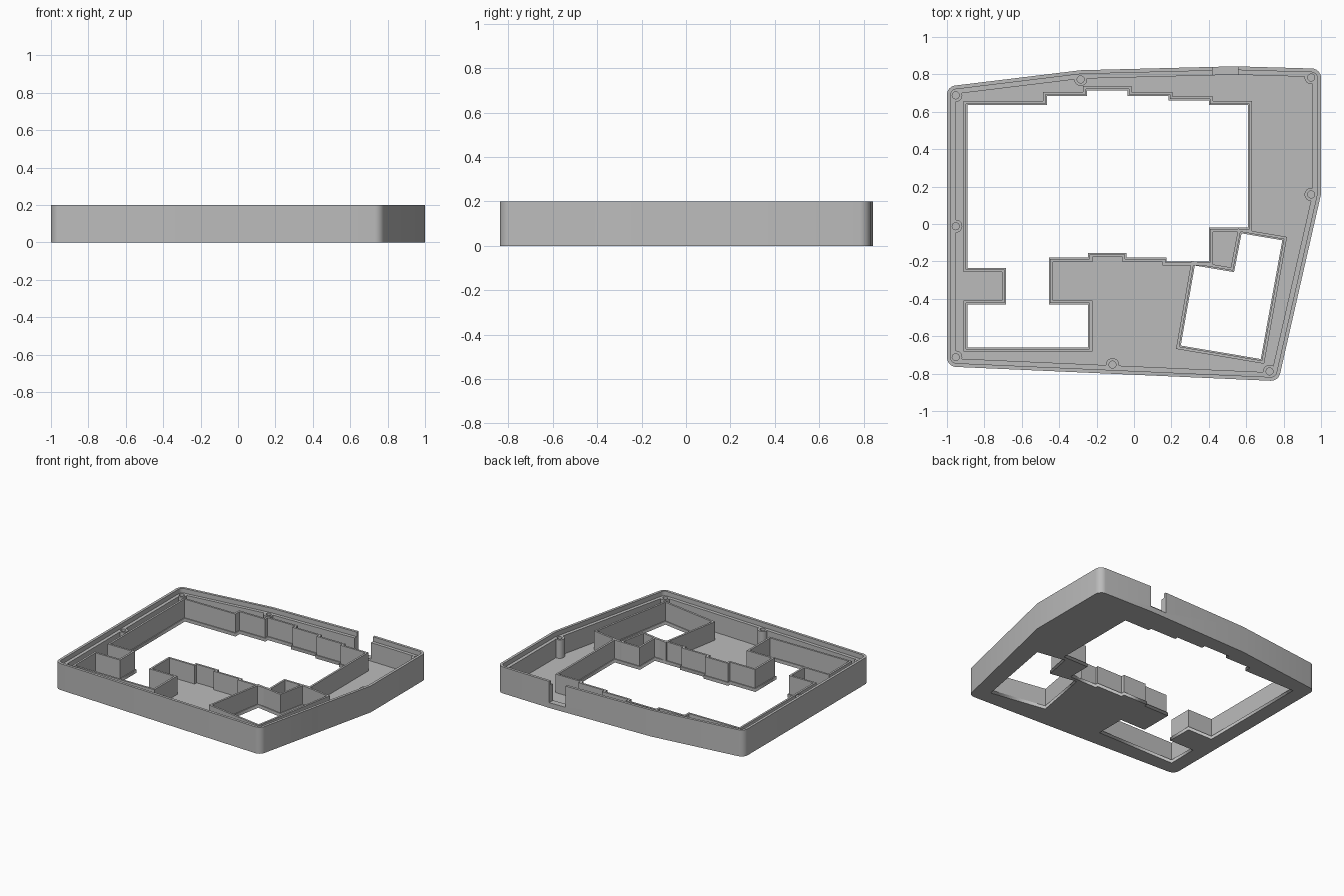
import bpy
import bmesh
import math
from mathutils import Vector, Matrix

default = bpy.data.objects.get("Cube")
if default:
    bpy.data.objects.remove(default, do_unlink=True)

HEIGHT, LEDGE, FLOOR = 0.2, 0.165, 0.025

grey = bpy.data.materials.new("plain grey")
grey.use_nodes = True
grey.diffuse_color = (0.5, 0.5, 0.5, 1)
grey.node_tree.nodes["Principled BSDF"].inputs["Base Color"].default_value = grey.diffuse_color


def finish(name, bm):
    bmesh.ops.remove_doubles(bm, verts=bm.verts, dist=1e-5)
    bmesh.ops.recalc_face_normals(bm, faces=bm.faces)
    mesh = bpy.data.meshes.new(name)
    bm.to_mesh(mesh)
    bm.free()
    mesh.materials.append(grey)
    obj = bpy.data.objects.new(name, mesh)
    bpy.context.collection.objects.link(obj)
    return obj


def activate(obj):
    bpy.ops.object.select_all(action='DESELECT')
    obj.select_set(True)
    bpy.context.view_layer.objects.active = obj


def round_corners(points, radius, steps=6):
    """Replace each sharp corner by an arc; shallow corners stay as they are."""
    out = []
    for i, p in enumerate(points):
        p = Vector(p)
        a = (Vector(points[i - 1]) - p).normalized()
        b = (Vector(points[(i + 1) % len(points)]) - p).normalized()
        angle = a.angle(b)
        if angle > math.radians(150):
            out.append(p)
            continue
        centre = p + (a + b).normalized() * radius / math.sin(angle / 2)
        reach = radius / math.tan(angle / 2)
        start, end = p + a * reach - centre, p + b * reach - centre
        for k in range(steps + 1):
            out.append(centre + start.lerp(end, k / steps).normalized() * radius)
    return out


def inset(points, d):
    """Move an anticlockwise outline inward by d (outward when negative)."""
    out = []
    for i, p in enumerate(points):
        p = Vector(p)
        e1 = (p - Vector(points[i - 1])).normalized()
        e2 = (Vector(points[(i + 1) % len(points)]) - p).normalized()
        n1, n2 = Vector((-e1.y, e1.x)), Vector((-e2.y, e2.x))
        out.append(p + (n1 + n2) * d / (1 + n1.dot(n2)))
    return out


def wall(name, outline, profile):
    """Sweep a closed (inset, height) section round an outline."""
    bm = bmesh.new()
    loops = [[bm.verts.new((q.x, q.y, z)) for q in inset(outline, d)] for d, z in profile]
    n = len(outline)
    for j, low in enumerate(loops):
        high = loops[(j + 1) % len(loops)]
        for i in range(n):
            k = (i + 1) % n
            bm.faces.new((low[i], low[k], high[k], high[i]))
    return finish(name, bm)


def plate(name, outlines, thickness):
    """Flat plate; outlines inside the first one become openings."""
    curve = bpy.data.curves.new(name, 'CURVE')
    curve.dimensions = '2D'
    curve.fill_mode = 'BOTH'
    curve.extrude = thickness / 2
    for points in outlines:
        spline = curve.splines.new('POLY')
        spline.points.add(len(points) - 1)
        for target, p in zip(spline.points, points):
            target.co = (p[0], p[1], 0, 1)
        spline.use_cyclic_u = True
    temp = bpy.data.objects.new("outline_helper", curve)
    bpy.context.collection.objects.link(temp)
    bpy.context.view_layer.update()
    bm = bmesh.new()
    bm.from_mesh(temp.evaluated_get(bpy.context.evaluated_depsgraph_get()).to_mesh())
    bpy.data.objects.remove(temp, do_unlink=True)
    bmesh.ops.translate(bm, verts=bm.verts, vec=(0, 0, thickness / 2))
    return finish(name, bm)


def add_cylinders(bm, radius, z0, z1):
    for x, y in screws:
        bmesh.ops.create_cone(bm, cap_ends=True, segments=24, radius1=radius, radius2=radius,
                              depth=z1 - z0, matrix=Matrix.Translation((x, y, (z0 + z1) / 2)))


# Outlines, all anticlockwise
case = round_corners([(-1, -0.762), (0.772, -0.84), (1, 0.16), (1, 0.83),
                      (0.54, 0.843), (-0.285, 0.822), (-1, 0.735)], 0.05)
main_opening = [(-0.89, 0.635), (-0.465, 0.635), (-0.465, 0.685), (-0.25, 0.685), (-0.25, 0.715),
                (-0.035, 0.715), (-0.035, 0.685), (0.185, 0.685), (0.185, 0.66), (0.4, 0.66),
                (0.4, 0.635), (0.61, 0.635), (0.61, -0.02), (0.4, -0.02), (0.4, -0.2),
                (0.175, -0.2), (0.175, -0.18), (-0.04, -0.18), (-0.04, -0.155), (-0.245, -0.155),
                (-0.245, -0.18), (-0.455, -0.18), (-0.455, -0.43), (-0.245, -0.43), (-0.245, -0.66),
                (-0.89, -0.66), (-0.89, -0.43), (-0.685, -0.43), (-0.685, -0.235), (-0.89, -0.235)][::-1]
thumb_opening = [(0.325, -0.222), (0.535, -0.257), (0.575, -0.05), (0.793, -0.087),
                 (0.678, -0.722), (0.25, -0.65)][::-1]
screws = [(-0.953, 0.688), (-0.285, 0.773), (0.947, 0.783), (0.947, 0.158),
          (-0.953, -0.012), (-0.953, -0.712), (-0.115, -0.752), (0.725, -0.788)]

# Floor with its two openings
plate("floor", [inset(case, 0.045), main_opening, thumb_opening], FLOOR)

# Outer wall with a stepped ledge
outer = wall("outer_wall", case, [(0, 0), (0, HEIGHT), (0.02, HEIGHT), (0.02, LEDGE),
                                  (0.045, LEDGE), (0.045, 0)])

# Thin walls standing just back from the openings
section = [(-0.007, 0.02), (-0.007, LEDGE), (-0.022, LEDGE), (-0.022, 0.02)]
wall("main_opening_wall", main_opening, section)
wall("thumb_opening_wall", thumb_opening, section)

# Screw posts
bm = bmesh.new()
add_cylinders(bm, 0.035, 0.01, LEDGE)
posts = finish("screw_posts", bm)

# Cutter: screw holes and the cable notch in the back wall
bm = bmesh.new()
add_cylinders(bm, 0.019, 0.04, 0.3)
bmesh.ops.create_cube(bm, size=1, matrix=Matrix.Translation((0.488, 0.83, 0.17))
                      @ Matrix.Diagonal((0.135, 0.16, 0.26, 1)))
cutter = finish("cutter", bm)
cutter.hide_render = True
for obj in (outer, posts):
    mod = obj.modifiers.new("cut", 'BOOLEAN')
    mod.operation = 'DIFFERENCE'
    mod.solver = 'EXACT'
    mod.object = cutter
    activate(obj)
    bpy.ops.object.modifier_apply(modifier=mod.name)
    bpy.ops.object.shade_smooth_by_angle(angle=math.radians(30))
bpy.data.objects.remove(cutter, do_unlink=True)
